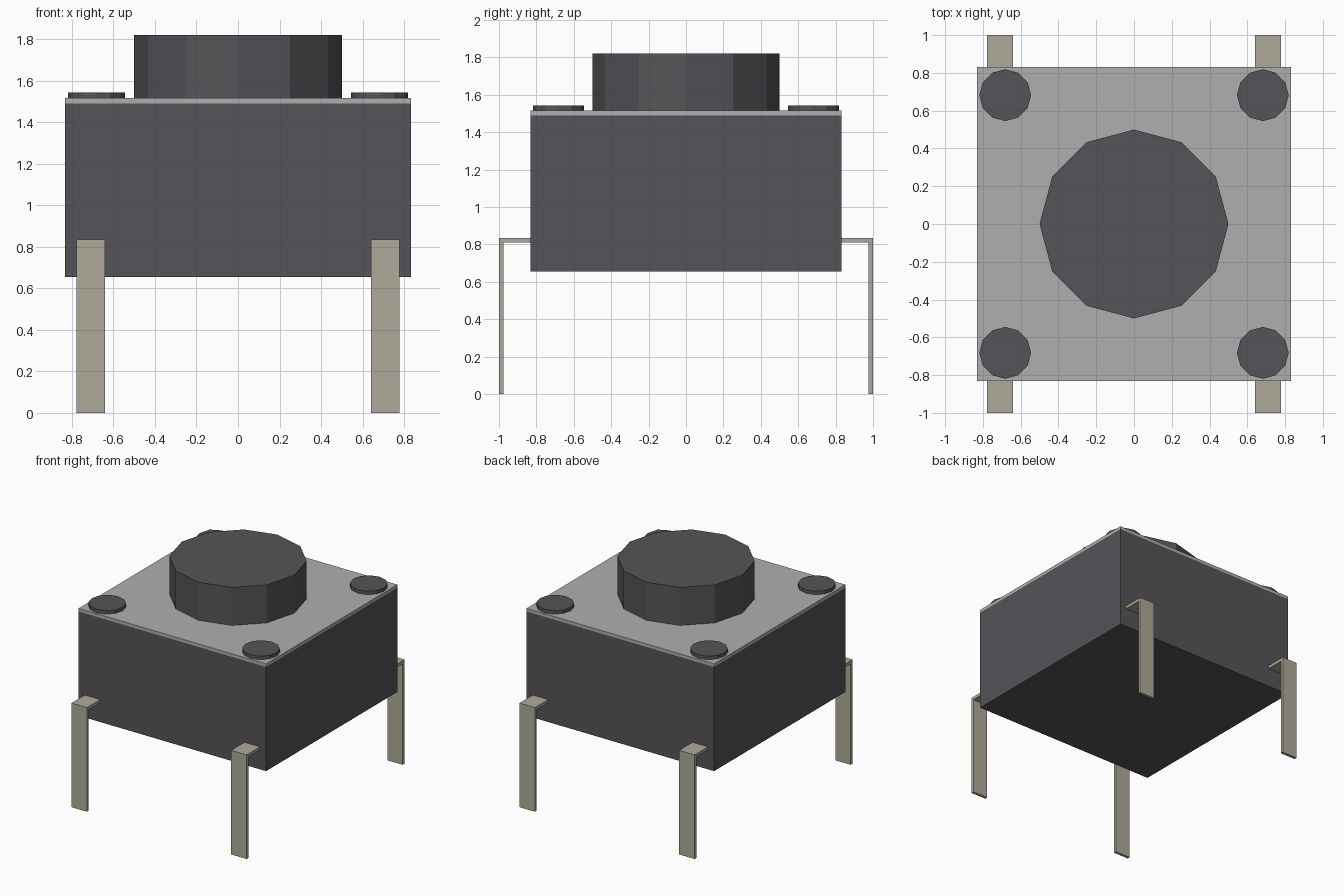
import bpy
import bmesh
from mathutils import Vector

if "Cube" in bpy.data.objects:
    bpy.data.objects.remove(bpy.data.objects["Cube"])


def material(name, rgb):
    m = bpy.data.materials.new(name)
    m.diffuse_color = (*rgb, 1)
    m.use_nodes = True
    m.node_tree.nodes["Principled BSDF"].inputs["Base Color"].default_value = m.diffuse_color
    return m


plastic = material("dark_plastic", (0.09, 0.09, 0.10))
steel = material("plate_metal", (0.43, 0.43, 0.43))
tin = material("leg_metal", (0.43, 0.40, 0.32))


def add_object(name, bm, mat):
    bmesh.ops.recalc_face_normals(bm, faces=bm.faces)
    mesh = bpy.data.meshes.new(name)
    bm.to_mesh(mesh)
    bm.free()
    mesh.materials.append(mat)
    obj = bpy.data.objects.new(name, mesh)
    bpy.context.collection.objects.link(obj)
    return obj


def box(name, half, z0, z1, mat):
    bm = bmesh.new()
    bmesh.ops.create_cube(bm, size=1)
    bmesh.ops.scale(bm, vec=(2 * half, 2 * half, z1 - z0), verts=bm.verts)
    bmesh.ops.translate(bm, vec=(0, 0, (z0 + z1) / 2), verts=bm.verts)
    return add_object(name, bm, mat)


def disc(name, x, y, radius, z0, z1, mat):
    bm = bmesh.new()
    bmesh.ops.create_cone(bm, cap_ends=True, segments=12, radius1=radius,
                          radius2=radius, depth=z1 - z0)
    bmesh.ops.translate(bm, vec=(x, y, (z0 + z1) / 2), verts=bm.verts)
    return add_object(name, bm, mat)


def leg(name, sx, sy):
    # L-shaped side profile (y, z), extruded across the leg width
    profile = [(0.81, 0.835), (1.0, 0.835), (1.0, 0.0),
               (0.977, 0.0), (0.977, 0.81), (0.81, 0.81)]
    bm = bmesh.new()
    face = bm.faces.new([bm.verts.new((sx * 0.64, sy * y, z)) for y, z in profile])
    ext = bmesh.ops.extrude_face_region(bm, geom=[face])
    moved = [v for v in ext["geom"] if isinstance(v, bmesh.types.BMVert)]
    bmesh.ops.translate(bm, vec=Vector((sx * 0.137, 0, 0)), verts=moved)
    return add_object(name, bm, tin)


# Housing, cover plate and push button
box("housing", 0.832, 0.655, 1.49, plastic)
box("cover_plate", 0.832, 1.49, 1.515, steel)
disc("push_button", 0, 0, 0.5, 1.515, 1.82, plastic)

# Corner rivets and bent legs
for sy, depth in ((-1, "front"), (1, "back")):
    for sx, side in ((-1, "left"), (1, "right")):
        disc(f"{depth}_{side}_rivet", sx * 0.682, sy * 0.682, 0.137, 1.515, 1.543, plastic)
        leg(f"{depth}_{side}_leg", sx, sy)
